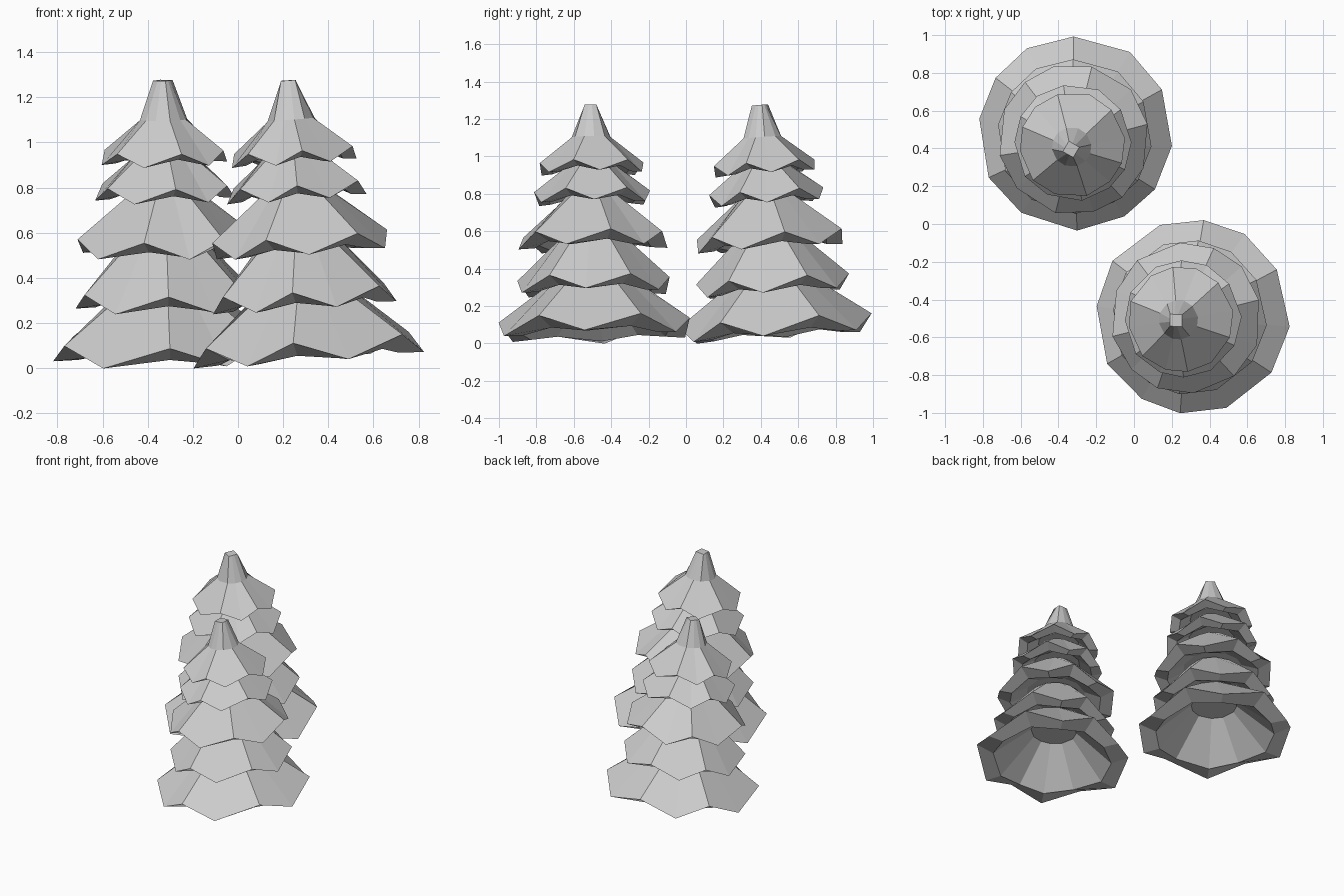
import bpy, bmesh
from math import radians, cos, sin
from mathutils import Matrix, Vector

if "Cube" in bpy.data.objects:
    bpy.data.objects.remove(bpy.data.objects["Cube"])

SIDES = 12
JITTER = [1, -4, -3, -8, -5, 0]          # uneven spacing of the branch tips, degrees
# rim radius, high tip, low tip, upper radius, upper height, turn of the tier
TIERS = [
    (0.515, 0.124, 0.035, 0.20, 0.35, 0),
    (0.41, 0.345, 0.268, 0.17, 0.57, 0),
    (0.40, 0.585, 0.508, 0.13, 0.80, -15),
    (0.31, 0.815, 0.75, 0.12, 0.96, 8),
    (0.28, 0.968, 0.91, 0.105, 1.105, 15),
]

grey = bpy.data.materials.new("light_grey")
grey.use_nodes = True
colour = (0.6, 0.6, 0.6, 1)
grey.diffuse_color = colour
grey.node_tree.nodes["Principled BSDF"].inputs["Base Color"].default_value = colour


def ring(bm, radius, high, low, turn, square=False):
    """Zigzag ring: tips alternate between two heights."""
    verts = []
    for i in range(SIDES):
        a = radians(90 - 30 * i + (0 if square else JITTER[i % 6]))
        r = radius / (abs(cos(a)) + abs(sin(a))) if square else radius
        a += radians(turn)
        verts.append(bm.verts.new((r * cos(a), r * sin(a), low if i % 2 else high)))
    return verts


def bridge(bm, a, b):
    for i in range(SIDES):
        j = (i + 1) % SIDES
        bm.faces.new((a[i], a[j], b[j], b[i]))


def tier(bm, index):
    """One skirt of branches: hollow, underside band, rim and sloping top."""
    radius, high, low, up_r, up_z, turn = TIERS[index]
    depth = 0.25 if index == 0 else 0.08
    rings = [
        ring(bm, radius * (0.3 if index == 0 else 0.5), low + depth, low + depth, turn),
        ring(bm, radius * 0.78, low + 0.03, low + 0.005, turn),
        ring(bm, radius, high, low, turn),
        ring(bm, up_r, up_z, up_z, turn),
    ]
    if index == len(TIERS) - 1:          # pointed crown with a square tip
        rings.append(ring(bm, 0.045, 1.278, 1.278, turn, square=True))
    for a, b in zip(rings, rings[1:]):
        bridge(bm, a, b)
    bm.faces.new(rings[0])
    bm.faces.new(rings[-1])


def tree(name, x, y, turn):
    bm = bmesh.new()
    for i in range(len(TIERS)):
        tier(bm, i)
    bmesh.ops.recalc_face_normals(bm, faces=bm.faces)
    # the whole tree leans slightly about its base
    lean = Matrix.Rotation(0.075, 4, Vector((cos(radians(-15)), sin(radians(-15)), 0)))
    lean = Matrix.Rotation(0.075, 4, Vector((-sin(radians(255)), cos(radians(255)), 0)))
    base = Matrix.Translation((0, 0, 0.08))
    place = Matrix.Translation((x, y, 0)) @ Matrix.Rotation(radians(turn), 4, "Z")
    bm.transform(place @ base @ lean @ base.inverted())
    mesh = bpy.data.meshes.new(name)
    bm.to_mesh(mesh)
    bm.free()
    mesh.materials.append(grey)
    bpy.context.collection.objects.link(bpy.data.objects.new(name, mesh))


tree("back_pine_tree", -0.31, 0.482, 0)
tree("front_pine_tree", 0.31, -0.49, -62)
